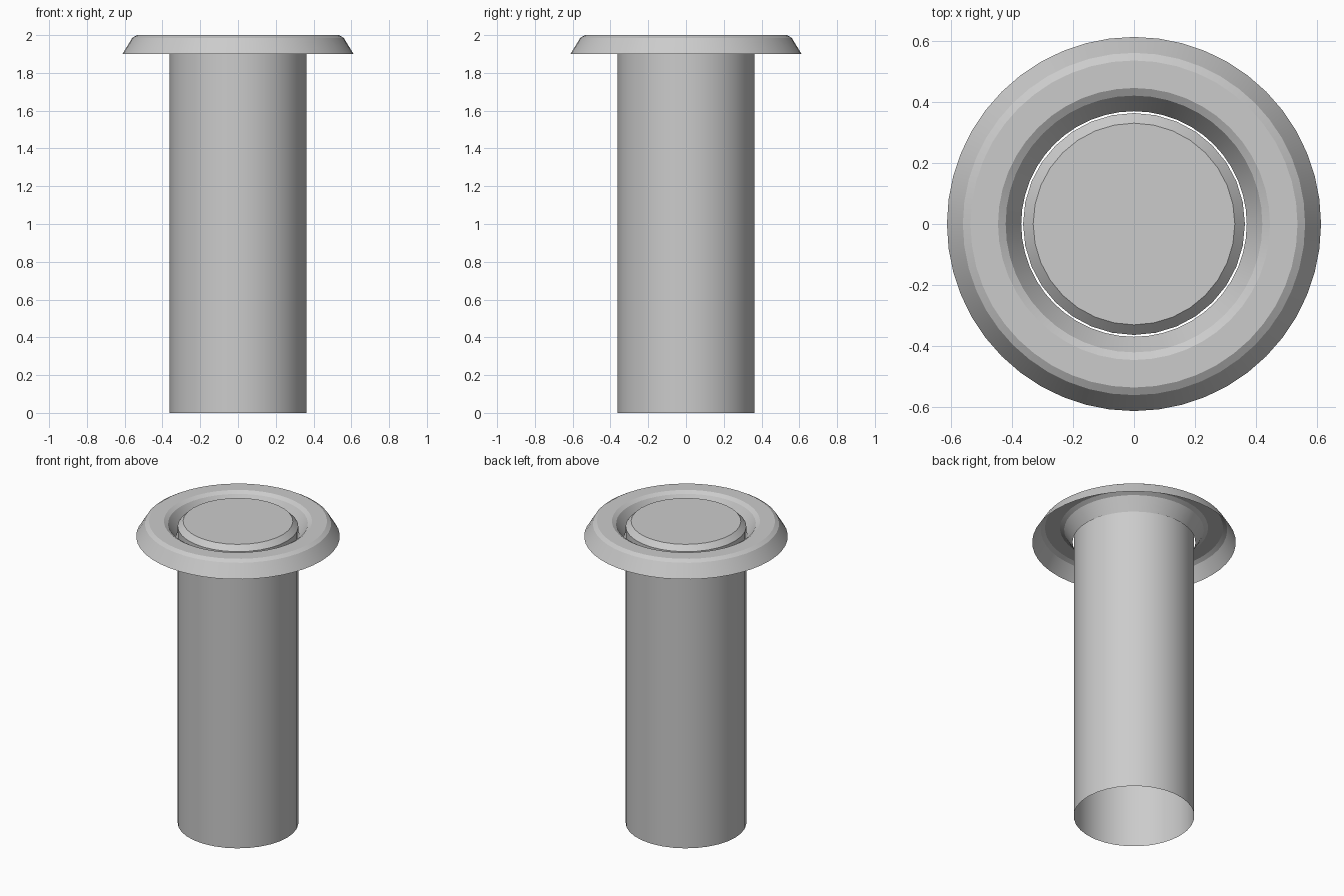
import bpy, bmesh, math

if "Cube" in bpy.data.objects:
    bpy.data.objects.remove(bpy.data.objects["Cube"])


def lathe(name, profile, sides, cap_top=False):
    """Revolve (radius, z) points around the z axis into an open shell."""
    bm = bmesh.new()
    rings = []
    for r, z in profile:
        rings.append([bm.verts.new((r * math.cos(2 * math.pi * i / sides),
                                    r * math.sin(2 * math.pi * i / sides), z))
                      for i in range(sides)])
    for low, high in zip(rings, rings[1:]):
        for i in range(sides):
            j = (i + 1) % sides
            bm.faces.new((low[i], low[j], high[j], high[i]))
    if cap_top:
        bm.faces.new(rings[-1])
    mesh = bpy.data.meshes.new(name)
    bm.to_mesh(mesh)
    bm.free()
    obj = bpy.data.objects.new(name, mesh)
    bpy.context.collection.objects.link(obj)
    bpy.ops.object.select_all(action='DESELECT')
    obj.select_set(True)
    bpy.context.view_layer.objects.active = obj
    bpy.ops.object.shade_smooth_by_angle(angle=math.radians(25))
    return obj


# Post: hollow, open at the bottom, chamfered closed top
lathe("post", [(0.363, 0), (0.363, 1.967), (0.33, 2.0)], 32, cap_top=True)

# Collar: loose flared ring with softened top edges, open underneath
lathe("collar", [(0.612, 1.9), (0.56, 1.985), (0.535, 2.0),
                 (0.445, 2.0), (0.42, 1.985), (0.369, 1.9)], 48)
